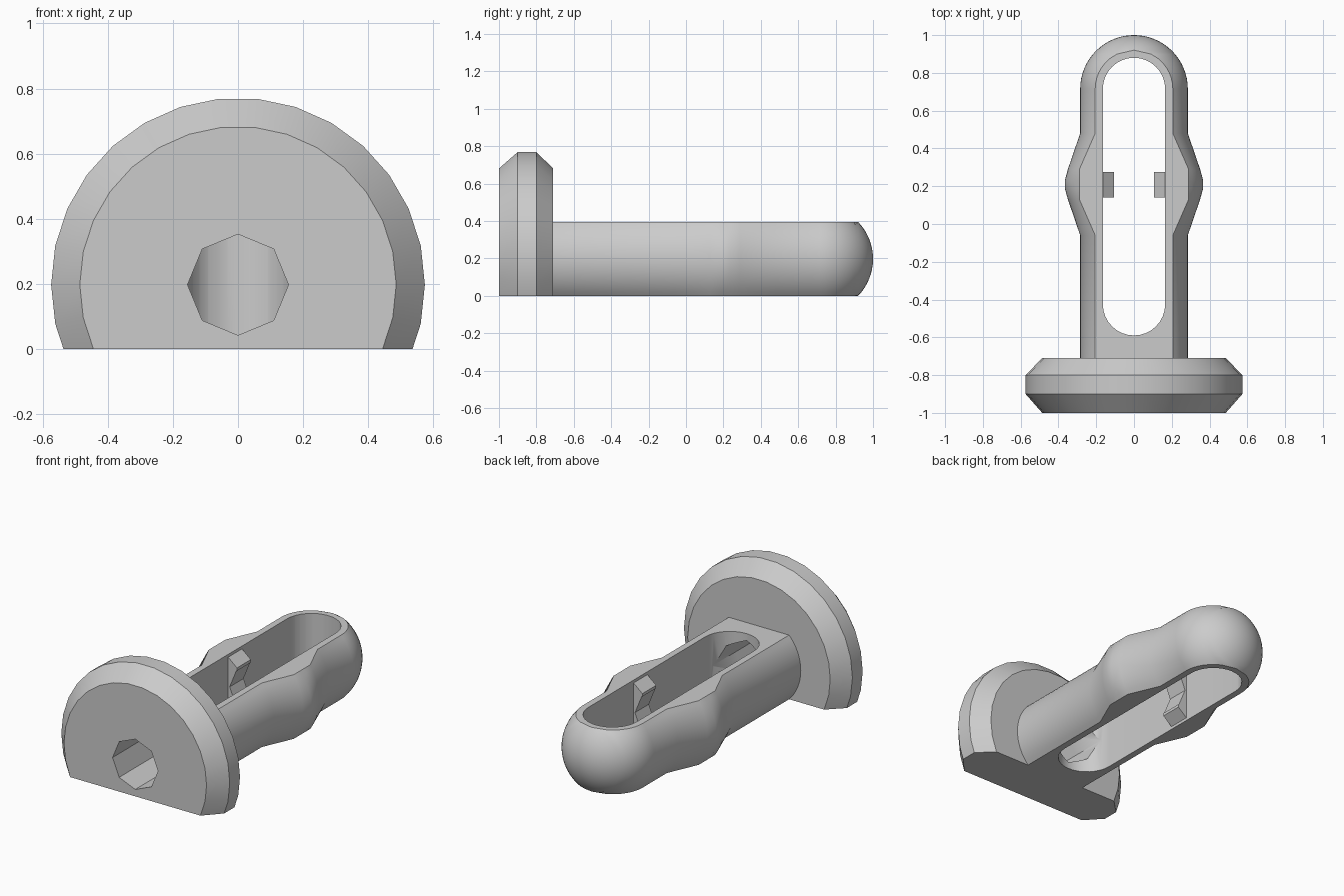
import bpy, bmesh
from math import pi, sin, cos, asin, acos, sqrt

cube = bpy.data.objects.get("Cube")
if cube:
    bpy.data.objects.remove(cube, do_unlink=True)

H = 0.1975      # half height of the flattened pin, and height of its axis
R = 0.285       # pin radius
TIP = 0.715     # centre of the round tip
SLOT = 0.165    # half width of the slot

grey = bpy.data.materials.new("light_grey")
grey.use_nodes = True
grey.diffuse_color = (0.6, 0.6, 0.6, 1)
grey.node_tree.nodes["Principled BSDF"].inputs["Base Color"].default_value = (0.6, 0.6, 0.6, 1)


def finish(name, bm):
    bmesh.ops.remove_doubles(bm, verts=bm.verts, dist=0.0002)
    bmesh.ops.recalc_face_normals(bm, faces=bm.faces)
    mesh = bpy.data.meshes.new(name)
    bm.to_mesh(mesh)
    bm.free()
    mesh.materials.append(grey)
    obj = bpy.data.objects.new(name, mesh)
    bpy.context.collection.objects.link(obj)
    return obj


def loft(name, rings):
    """Join equal rings of points into a closed solid."""
    bm = bmesh.new()
    rows = [[bm.verts.new(p) for p in ring] for ring in rings]
    n = len(rows[0])
    for a, b in zip(rows, rows[1:]):
        for i in range(n):
            j = (i + 1) % n
            bm.faces.new((a[i], a[j], b[j], b[i]))
    bm.faces.new(rows[0])
    bm.faces.new(rows[-1])
    return finish(name, bm)


def circle(r, y, n):
    return [(r * cos(2 * pi * i / n), y, H + r * sin(2 * pi * i / n)) for i in range(n)]


def pin_ring(y, r, push=1.0):
    """Circle cut flat at top and bottom; push swells the sides."""
    top = asin(min(1, H / max(r, 0.0001)))
    edge = r * cos(top)
    side = []
    for i in range(17):
        a = top * (i / 8 - 1)
        side.append((edge + (r * cos(a) - edge) * push, y, H + r * sin(a)))
    return side + [(-x, y, z) for x, y, z in reversed(side)]


def activate(obj):
    bpy.ops.object.select_all(action='DESELECT')
    obj.select_set(True)
    bpy.context.view_layer.objects.active = obj


def cut(obj, cutter):
    activate(obj)
    mod = obj.modifiers.new("cut", 'BOOLEAN')
    mod.operation = 'DIFFERENCE'
    mod.solver = 'EXACT'
    mod.object = cutter
    bpy.ops.object.modifier_apply(modifier=mod.name)


# Head: bevelled disc, sliced flat underneath
head = loft("head", [circle(r, y, 30) for y, r in
                     ((-1, 0.486), (-0.9, 0.574), (-0.8, 0.574), (-0.71, 0.486))])
bm = bmesh.new()
bm.from_mesh(head.data)
cut_geom = bmesh.ops.bisect_plane(bm, geom=bm.verts[:] + bm.edges[:] + bm.faces[:],
                                  plane_co=(0, 0, 0), plane_no=(0, 0, 1), clear_inner=True)
bmesh.ops.holes_fill(bm, edges=[e for e in bm.edges if e.is_boundary])
bmesh.ops.recalc_face_normals(bm, faces=bm.faces)
bm.to_mesh(head.data)
bm.free()

# Pin: straight shaft, swollen catch and round tip
rings = [pin_ring(-0.71, R), pin_ring(-0.06, R), pin_ring(0.13, 0.35),
         pin_ring(0.19, 0.35, 1.27), pin_ring(0.23, 0.35, 1.27),
         pin_ring(0.29, 0.35), pin_ring(0.48, R)]
bend = acos(H / R)
angles = [bend * i / 8 for i in range(9)]
angles += [bend + (pi / 2 - bend) * i / 8 for i in range(1, 9)]
rings += [pin_ring(TIP + R * sin(a), R * cos(a)) for a in angles]
pin = loft("pin", rings)

# Cutters: long rounded slot and eight-sided hole
slot_outline = [(SLOT * cos(pi * i / 16), TIP + SLOT * sin(pi * i / 16)) for i in range(17)]
slot_outline += [(-SLOT * cos(pi * i / 16), -0.425 - SLOT * sin(pi * i / 16)) for i in range(17)]
slot = loft("slot_cutter", [[(x, y, z) for x, y in slot_outline] for z in (-0.2, 0.6)])
hole = loft("hole_cutter", [circle(0.155, y, 8) for y in (-1.2, -0.45)])
cut(pin, slot)
cut(pin, hole)
cut(head, hole)
for cutter in (slot, hole):
    bpy.data.objects.remove(cutter, do_unlink=True)

# Small notched lugs on the slot walls
half = [(SLOT + 0.01, 0.185), (SLOT, 0.18), (0.105, 0.13), (0.105, 0.112), (0.11, 0.11)]
outline = half + [(0.155, 0)] + [(x, -z) for x, z in reversed(half)]
lugs = []
for side, name in ((1, "left_lug"), (-1, "right_lug")):
    lugs.append(loft(name, [[(side * x, y, H + z) for x, z in outline] for y in (0.14, 0.275)]))

for obj in (head, pin):
    activate(obj)
    bpy.ops.object.shade_smooth_by_angle(angle=pi / 6)
